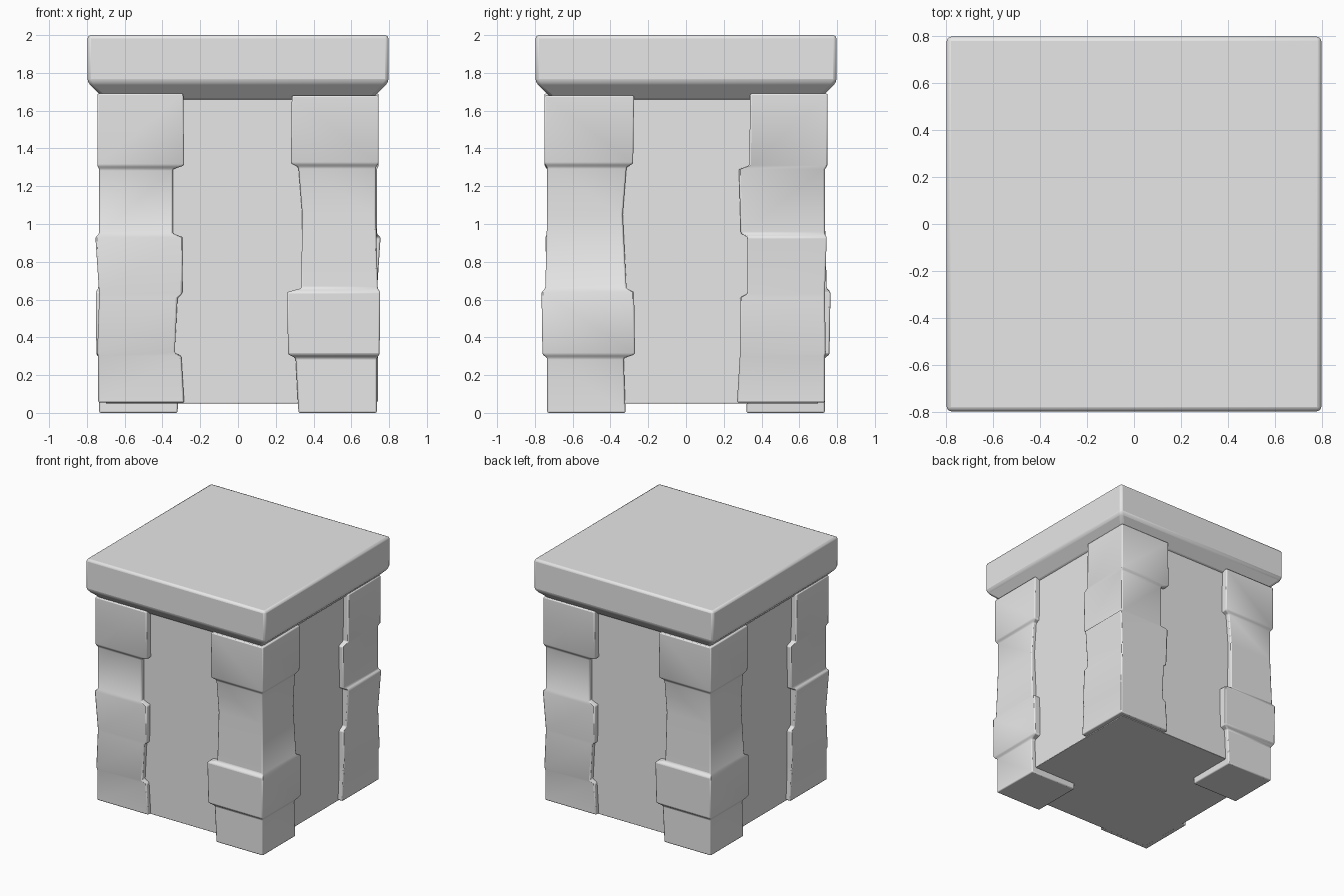
import bpy
import bmesh
from math import radians

# Remove the default object
default_cube = bpy.data.objects.get("Cube")
if default_cube:
    bpy.data.objects.remove(default_cube, do_unlink=True)

# Single stone colour
stone = bpy.data.materials.new("plain_grey_stone")
stone.use_nodes = True
grey = (0.8, 0.8, 0.8, 1.0)
stone.diffuse_color = grey
stone.node_tree.nodes["Principled BSDF"].inputs["Base Color"].default_value = grey


def loft(name, rings, bevel):
    """Join a stack of four-cornered rings into a closed, softly bevelled solid."""
    bm = bmesh.new()
    loops = [[bm.verts.new(corner) for corner in ring] for ring in rings]
    for lower, upper in zip(loops, loops[1:]):
        for i in range(len(lower)):
            j = (i + 1) % len(lower)
            bm.faces.new((lower[i], lower[j], upper[j], upper[i]))
    bm.faces.new(reversed(loops[0]))
    bm.faces.new(loops[-1])
    bmesh.ops.recalc_face_normals(bm, faces=bm.faces)

    mesh = bpy.data.meshes.new(name)
    bm.to_mesh(mesh)
    bm.free()
    mesh.materials.append(stone)
    obj = bpy.data.objects.new(name, mesh)
    bpy.context.collection.objects.link(obj)

    soften = obj.modifiers.new("soft_edges", "BEVEL")
    soften.width = bevel
    soften.segments = 2
    soften.limit_method = "ANGLE"
    soften.angle_limit = radians(35)

    bpy.ops.object.select_all(action="DESELECT")
    obj.select_set(True)
    bpy.context.view_layer.objects.active = obj
    bpy.ops.object.shade_smooth_by_angle(angle=radians(40))
    return obj


def rectangle(x0, y0, x1, y1, z):
    return [(x0, y0, z), (x1, y0, z), (x1, y1, z), (x0, y1, z)]


def square(half, z):
    return rectangle(-half, -half, half, half, z)


def corner_pillar(name, profile, side_x, side_y):
    """Stack of rough quoin blocks wrapped round one corner of the core."""
    rings = [
        rectangle(side_x * inner_x, side_y * inner_y,
                  side_x * outer_x, side_y * outer_y, z)
        for z, inner_x, inner_y, outer_x, outer_y in profile
    ]
    return loft(name, rings, bevel=0.008)


# Core and overhanging cap with a sloped underside
loft("core", [square(0.7, 0.05), square(0.7, 1.67)], bevel=0.004)
loft("cap", [square(0.7, 1.655), square(0.797, 1.75), square(0.797, 2)], bevel=0.018)

# Quoin outlines from bottom to top: height, inner x, inner y, outer x, outer y
broad_quoins = [
    (0, .32, .32, .735, .735),
    (.29, .305, .33, .735, .735),
    (.31, .265, .27, .75, .76),
    (.64, .26, .275, .752, .765),
    (.66, .335, .315, .74, .745),
    (1.05, .34, .335, .73, .735),
    (1.3, .32, .315, .73, .735),
    (1.32, .28, .28, .745, .75),
    (1.68, .285, .275, .745, .75),
]
staggered_quoins = [
    (.055, .285, .27, .74, .735),
    (.3, .3, .285, .74, .735),
    (.32, .335, .285, .745, .74),
    (.61, .32, .285, .735, .735),
    (.63, .295, .325, .735, .735),
    (.93, .29, .325, .755, .745),
    (.95, .345, .29, .735, .735),
    (1.29, .345, .28, .735, .735),
    (1.31, .285, .335, .745, .75),
    (1.69, .29, .34, .745, .75),
]

# Opposite corners share the same stonework, turned half way round
corner_pillar("front_left_pillar", broad_quoins, 1, -1)
corner_pillar("back_right_pillar", broad_quoins, -1, 1)
corner_pillar("back_left_pillar", staggered_quoins, 1, 1)
corner_pillar("front_right_pillar", staggered_quoins, -1, -1)
